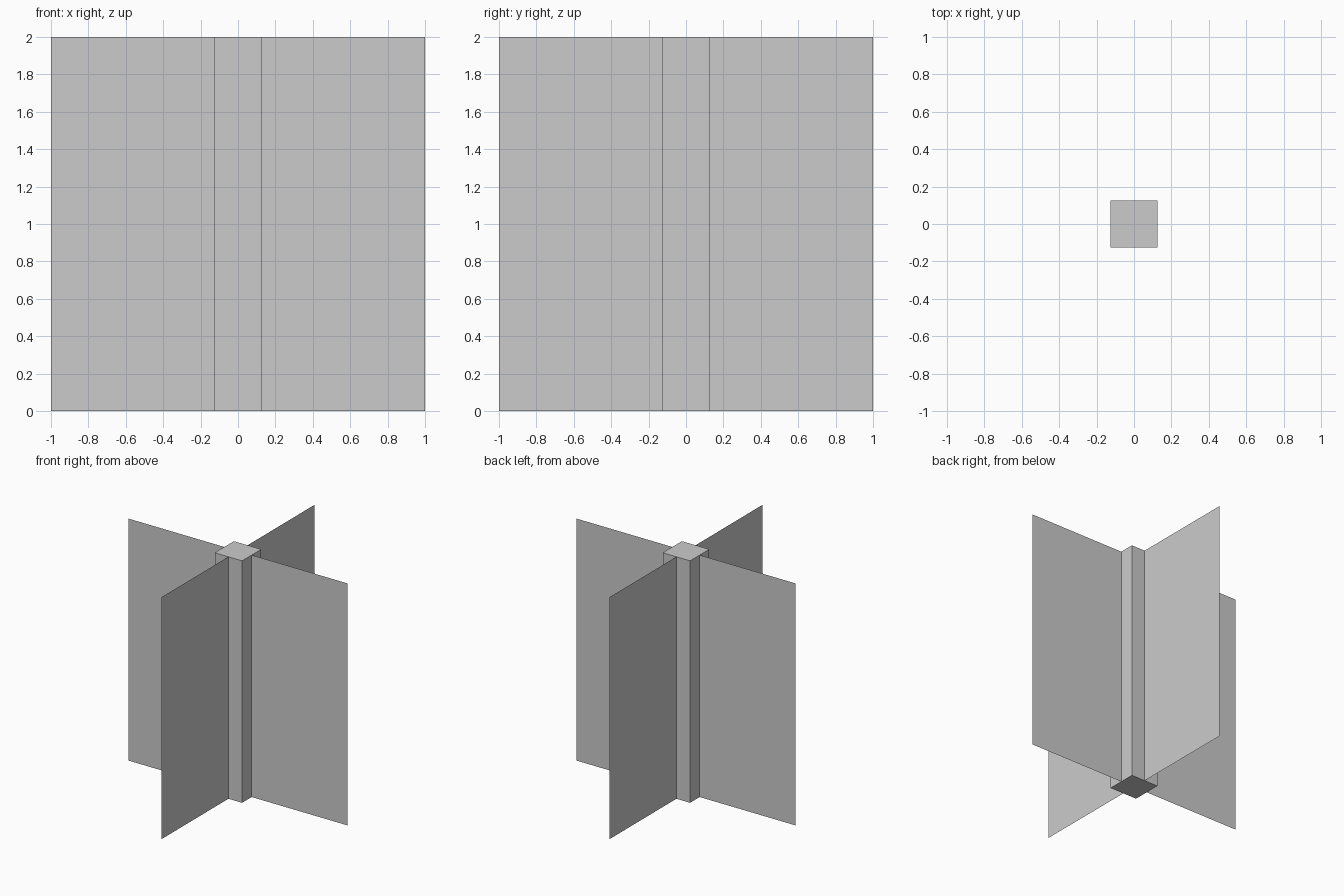
import bpy
from math import pi

if "Cube" in bpy.data.objects:
    bpy.data.objects.remove(bpy.data.objects["Cube"])

HEIGHT = 2.0
POST = 0.25


# Square central post
bpy.ops.mesh.primitive_cube_add(size=1, location=(0, 0, HEIGHT / 2))
post = bpy.context.object
post.name = "center_post"
post.scale = (POST, POST, HEIGHT)
bpy.ops.object.transform_apply(location=False, rotation=False, scale=True)


# Paper-thin upright panels crossing through the post
def add_panel(name, turn):
    bpy.ops.mesh.primitive_plane_add(
        size=2, location=(0, 0, HEIGHT / 2), rotation=(pi / 2, 0, turn))
    bpy.context.object.name = name


add_panel("side_to_side_panel", 0)
add_panel("front_to_back_panel", pi / 2)
